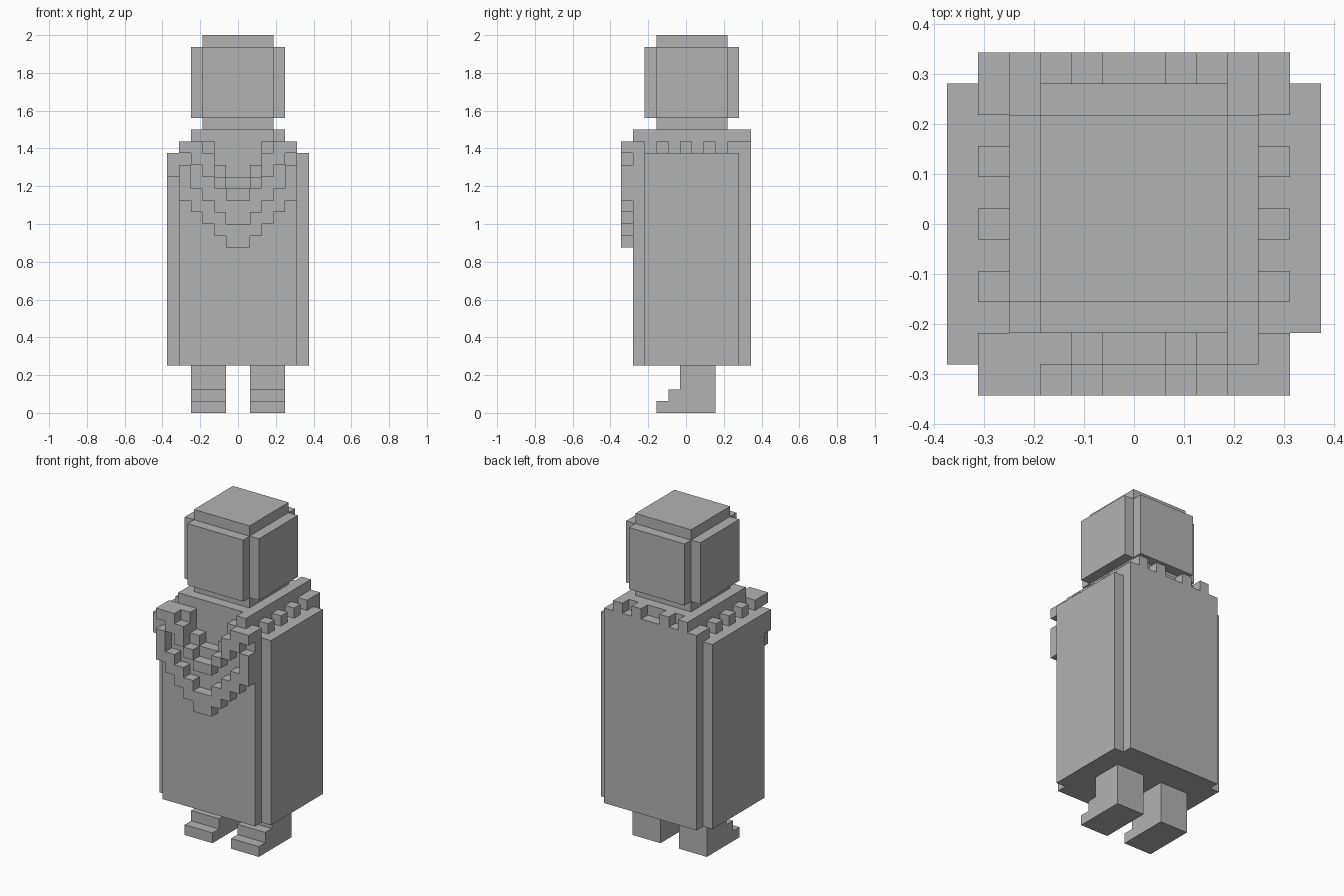
import bpy, bmesh
from mathutils import Matrix, Vector

cube = bpy.data.objects.get("Cube")
if cube:
    bpy.data.objects.remove(cube, do_unlink=True)

UNIT = 1 / 16   # one block
Y_SHIFT = 0.5   # block layers in depth sit half a block off centre

grey = bpy.data.materials.new("plain grey")
grey.use_nodes = True
COLOUR = (0.45, 0.45, 0.45, 1)
grey.diffuse_color = COLOUR
grey.node_tree.nodes["Principled BSDF"].inputs["Base Color"].default_value = COLOUR


def blocks(name, boxes):
    """One object made of boxes given as (x0, x1, y0, y1, z0, z1) in blocks."""
    bm = bmesh.new()
    for x0, x1, y0, y1, z0, z1 in boxes:
        low = Vector((x0, y0 + Y_SHIFT, z0)) * UNIT
        high = Vector((x1, y1 + Y_SHIFT, z1)) * UNIT
        size = high - low
        place = Matrix.Translation((low + high) / 2) @ Matrix.Diagonal(size).to_4x4()
        bmesh.ops.create_cube(bm, size=1, matrix=place)
    mesh = bpy.data.meshes.new(name)
    bm.to_mesh(mesh)
    bm.free()
    mesh.materials.append(grey)
    obj = bpy.data.objects.new(name, mesh)
    bpy.context.collection.objects.link(obj)
    return obj


def both(box):
    """A box and its mirror image across x."""
    x0, x1, *rest = box
    return [box, (-x1, -x0, *rest)]


def stepped(columns, y0, y1):
    """Mirrored columns, one per block from the middle out; the first is joined."""
    result = []
    for i, (z0, z1) in enumerate(columns):
        if i == 0:
            result.append((-1, 1, y0, y1, z0, z1))
        else:
            result += both((i, i + 1, y0, y1, z0, z1))
    return result


# legs with stepped feet
for side, x0 in (("left", 1), ("right", -4)):
    x1 = x0 + 3
    blocks(side + "_leg", [(x0, x1, -1, 2, 0, 4)])
    blocks(side + "_foot", [(x0, x1, -2, -1, 0, 2), (x0, x1, -3, -2, 0, 1)])

# robe body and its four slabs
blocks("robe_core", [(-5, 5, -4, 4, 4, 22)])
blocks("robe_sides", both((5, 6, -4, 4, 4, 22)))
blocks("robe_back", [(-5, 5, 4, 5, 4, 23)])
front_tops = [20, 21, 23, 23, 23]
blocks("robe_front", stepped([(4, top) for top in front_tops], -5, -4)
       + [(3, 4, -5, -4, 23, 24)])
blocks("robe_fold", [(-6, -5, -5, -4, 20, 22)])

# shoulders and the notched collar
blocks("shoulders", [(-4, 4, -4, 4, 22, 24)])
collar = []
for y in (-2, 0, 2):
    collar += both((4, 5, y - 0.5 - Y_SHIFT, y + 0.5 - Y_SHIFT, 22, 23))
collar += both((4, 5, 3, 4, 22, 23))
for x in (1, 3):
    collar += both((x, x + 1, 4, 5, 23, 24))
blocks("collar_notches", collar)

# two hanging chains on the chest
blocks("upper_chain", stepped(
    [(18, 19), (19, 20), (20, 22), (21, 23), (22, 23)], -6, -5))
blocks("lower_chain", stepped(
    [(14, 16), (15, 17), (16, 18), (17, 19), (18, 21)], -6, -5))

# head with a raised plate on each side
blocks("head_core", [(-3, 3, -3, 3, 24, 32)])
blocks("head_side_plates", both((3, 4, -3, 3, 25, 31)))
blocks("face_plate", [(-3, 3, -4, -3, 25, 31)])
blocks("head_back_plate", [(-3, 3, 3, 4, 25, 31)])
